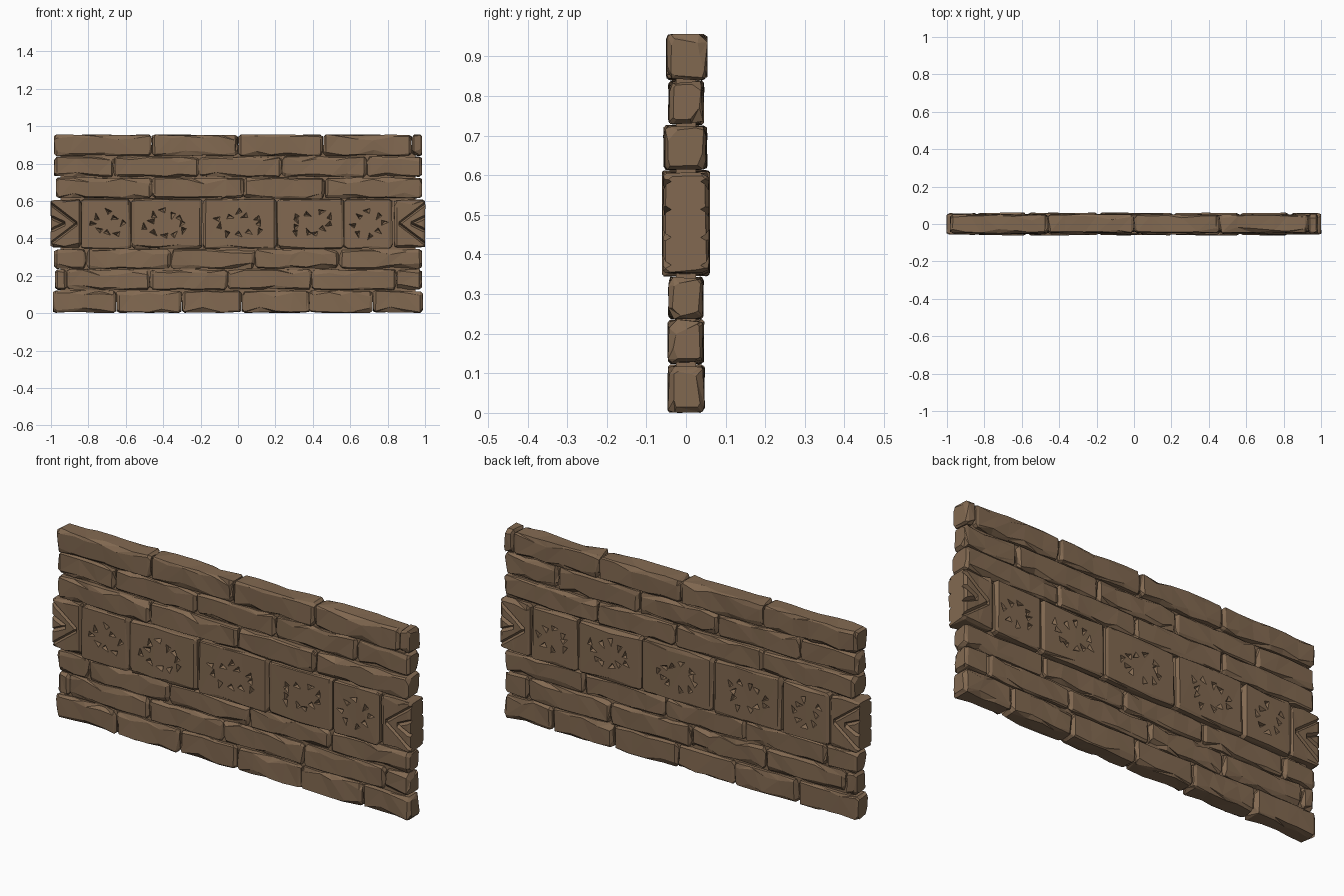
import bpy, bmesh, math, random
from mathutils import Vector

if "Cube" in bpy.data.objects:
    bpy.data.objects.remove(bpy.data.objects["Cube"])

rng = random.Random(7)
stone_mat = bpy.data.materials.new("brown stone")
stone_mat.diffuse_color = (0.223, 0.141, 0.082, 1)
stone_mat.use_nodes = True
stone_mat.node_tree.nodes["Principled BSDF"].inputs["Base Color"].default_value = stone_mat.diffuse_color


def make_object(name, bm):
    bmesh.ops.recalc_face_normals(bm, faces=bm.faces)
    me = bpy.data.meshes.new(name)
    bm.to_mesh(me)
    bm.free()
    me.materials.append(stone_mat)
    ob = bpy.data.objects.new(name, me)
    bpy.context.collection.objects.link(ob)
    return ob


def chip(low, high):
    # mostly small chamfers, now and then a large chip
    return low + (high - low) * rng.random() ** 2.5


def add_stone(bm, x0, x1, z0, z1, y0, y1, step=0.085, rough=1.0):
    """Rough hewn block: chipped eight-sided rings lofted along x."""
    length = x1 - x0
    c = min(0.014, length * 0.2)
    n = max(1, round((length - 2 * c) / step))
    xs = [x0] + [x0 + c + (length - 2 * c) * i / n for i in range(n + 1)] + [x1]
    wob = min(0.018, (length - 2 * c) / n * 0.22)
    rings = []
    for i, x in enumerate(xs):
        end = i in (0, len(xs) - 1)
        ring = []
        for sy, sz in ((1, 1), (-1, 1), (-1, -1), (1, -1)):
            ins = chip(0.007, 0.02) if end else 0
            y = (y1 if sy > 0 else y0) - sy * (ins + rng.random() * 0.005 * rough)
            z = (z1 if sz > 0 else z0) - sz * (ins + rng.random() * 0.007 * rough)
            flat = (y - sy * chip(0.005, 0.03) * rough, z)
            side = (y, z - sz * chip(0.005, 0.03) * rough)
            pair = (side, flat) if sy * sz > 0 else (flat, side)
            for p in pair:
                dx = rng.uniform(-1, 1) * (wob if not end and 1 < i < len(xs) - 2 else 0.002)
                ring.append(bm.verts.new((x + dx, p[0], p[1])))
        rings.append(ring)
    faces = [bm.faces.new(rings[0]), bm.faces.new(rings[-1][::-1])]
    for a, b in zip(rings, rings[1:]):
        for k in range(8):
            m = (k + 1) % 8
            q = (a[k], a[m], b[m], b[k])
            if rng.random() < 0.5:
                tris = ((0, 1, 2), (0, 2, 3))
            else:
                tris = ((0, 1, 3), (1, 2, 3))
            faces += [bm.faces.new([q[j] for j in t]) for t in tris]


def add_hull(bm, pts):
    bmesh.ops.convex_hull(bm, input=[bm.verts.new(p) for p in pts])


def carve(ob, cutter):
    mod = ob.modifiers.new("carving", 'BOOLEAN')
    mod.operation = 'DIFFERENCE'
    mod.solver = 'EXACT'
    mod.use_self = True
    mod.object = cutter
    bpy.context.view_layer.update()
    dg = bpy.context.evaluated_depsgraph_get()
    me = bpy.data.meshes.new_from_object(ob.evaluated_get(dg))
    ob.modifiers.clear()
    if len(me.polygons) > 10:
        ob.data = me
    bpy.data.objects.remove(cutter)


# Plain brick courses: z range, y range, joints along x
courses = {
    "bottom_course": (0.0, 0.123, -0.048, 0.048, (-0.99, -0.65, -0.3, 0.02, 0.38, 0.72, 0.99)),
    "second_course": (0.123, 0.236, -0.047, 0.047, (-0.98, -0.915, -0.47, -0.055, 0.395, 0.85, 0.985)),
    "third_course": (0.236, 0.344, -0.047, 0.047, (-0.985, -0.81, -0.36, 0.09, 0.54, 0.985)),
    "fifth_course": (0.613, 0.727, -0.058, 0.055, (-0.975, -0.46, 0.03, 0.465, 0.985)),
    "sixth_course": (0.727, 0.839, -0.046, 0.047, (-0.985, -0.66, -0.205, 0.235, 0.69, 0.985)),
    "top_course": (0.839, 0.957, -0.052, 0.055, (-0.985, -0.46, 0.0, 0.455, 0.93, 0.985)),
}
for name, (z0, z1, y0, y1, joints) in courses.items():
    bm = bmesh.new()
    for a, b in zip(joints, joints[1:]):
        add_stone(bm, a + 0.002, b - 0.002, z0, z1,
                  y0 + rng.random() * 0.003, y1 - rng.random() * 0.003)
    make_object(name, bm)

# Carved middle band: square panels with chipped relief on both faces
Z0, Z1, HY = 0.344, 0.613, 0.061
ZC = (Z0 + Z1) / 2
panels = (-0.84, -0.57, -0.19, 0.21, 0.567, 0.828)
for i, (a, b) in enumerate(zip(panels, panels[1:])):
    bm = bmesh.new()
    add_stone(bm, a + 0.003, b - 0.003, Z0, Z1, -HY, HY, 0.13, 0.7)
    panel = make_object(f"carved_panel_{i + 1}", bm)
    cut = bmesh.new()
    count = 8 if b - a < 0.3 else 11
    for s in (-1, 1):
        for k in range(count):
            ang = 2 * math.pi * (k + rng.uniform(-0.2, 0.2)) / count
            rad = rng.uniform(0.6, 1.0)
            px = (a + b) / 2 + math.cos(ang) * rad * (b - a) * 0.34
            pz = ZC + math.sin(ang) * rad * 0.075
            t = rng.uniform(0, 6.28)
            base = [(px + math.cos(t + d) * r, s * (HY + 0.012), pz + math.sin(t + d) * r)
                    for d, r in ((0, 0.042), (2.2, 0.026), (4.0, 0.03))]
            tip = (px + rng.uniform(-0.012, 0.012), s * (HY - 0.026), pz + rng.uniform(-0.012, 0.012))
            add_hull(cut, base + [tip])
    carve(panel, make_object("chip_cutter", cut))

# End blocks of the band with nested chevron grooves pointing inward
for side, name in ((-1, "left_end_block"), (1, "right_end_block")):
    bm = bmesh.new()
    lo, hi = sorted((side * 1.0, side * 0.836))
    add_stone(bm, lo, hi, Z0 + 0.004, Z1 - 0.004, -HY + 0.002, HY - 0.002, 0.07, 1.0)
    block = make_object(name, bm)
    cut = bmesh.new()
    for s in (-1, 1):
        for tip_x, reach in ((0.862, 0.115), (0.925, 0.07)):
            for up in (-1, 1):
                pts = []
                for x, z in ((tip_x, ZC + up * 0.001), (tip_x + 0.15, ZC + up * reach)):
                    pts += [(side * x, s * (HY + 0.01), z + 0.02),
                            (side * x, s * (HY + 0.01), z - 0.02),
                            (side * x, s * (HY - 0.024), z)]
                add_hull(cut, pts)
    carve(block, make_object("chevron_cutter", cut))

# Thin mortar core closing the joints
bm = bmesh.new()
bmesh.ops.create_cube(bm, size=1)
for v in bm.verts:
    v.co = Vector((v.co.x * 1.9, v.co.y * 0.05, 0.48 + v.co.z * 0.84))
make_object("mortar_core", bm)
